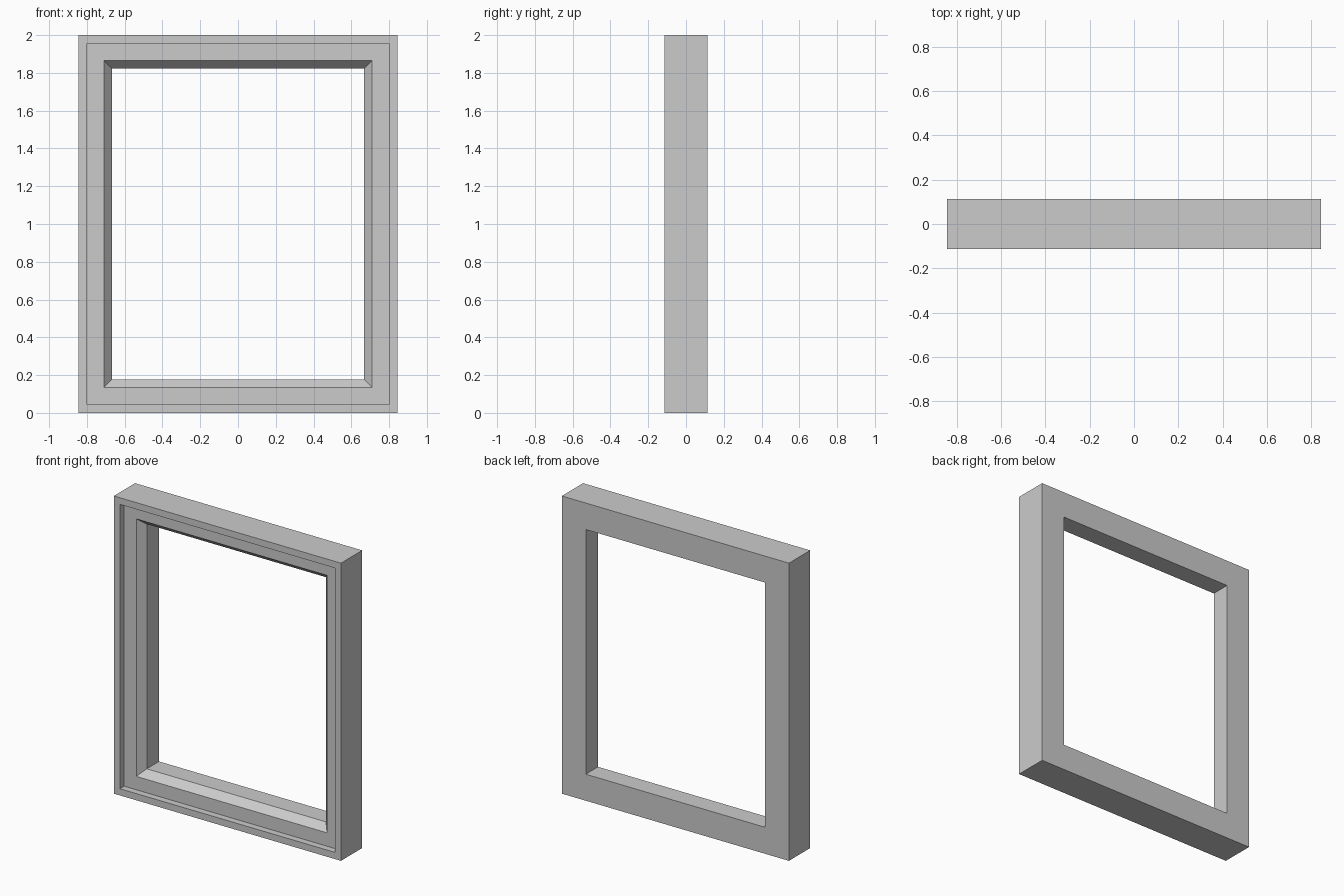
import bpy, bmesh

if "Cube" in bpy.data.objects:
    bpy.data.objects.remove(bpy.data.objects["Cube"])

W, H, D = 0.844, 2.0, 0.1125   # half width, height, half depth

# Moulding cross-section: (inset from outer edge, y)
profile = [
    (0.0, D), (0.0, -D),                    # outer side
    (0.045, -D), (0.045, -D + 0.045),       # raised front lip
    (0.135, -D + 0.045), (0.178, -D + 0.095),  # recessed face and chamfer
    (0.178, D),                             # inner opening
]

bm = bmesh.new()


def ring(inset, y):
    x, z0, z1 = W - inset, inset, H - inset
    return [bm.verts.new(c) for c in ((-x, y, z0), (x, y, z0), (x, y, z1), (-x, y, z1))]


# Sweep the profile around the rectangle with mitred corners
rings = [ring(*p) for p in profile]
for k, a in enumerate(rings):
    b = rings[(k + 1) % len(rings)]
    for i in range(4):
        j = (i + 1) % 4
        bm.faces.new((a[i], a[j], b[j], b[i]))
bmesh.ops.recalc_face_normals(bm, faces=bm.faces)

mesh = bpy.data.meshes.new("window_frame")
bm.to_mesh(mesh)
bm.free()
frame = bpy.data.objects.new("window_frame", mesh)
bpy.context.collection.objects.link(frame)
